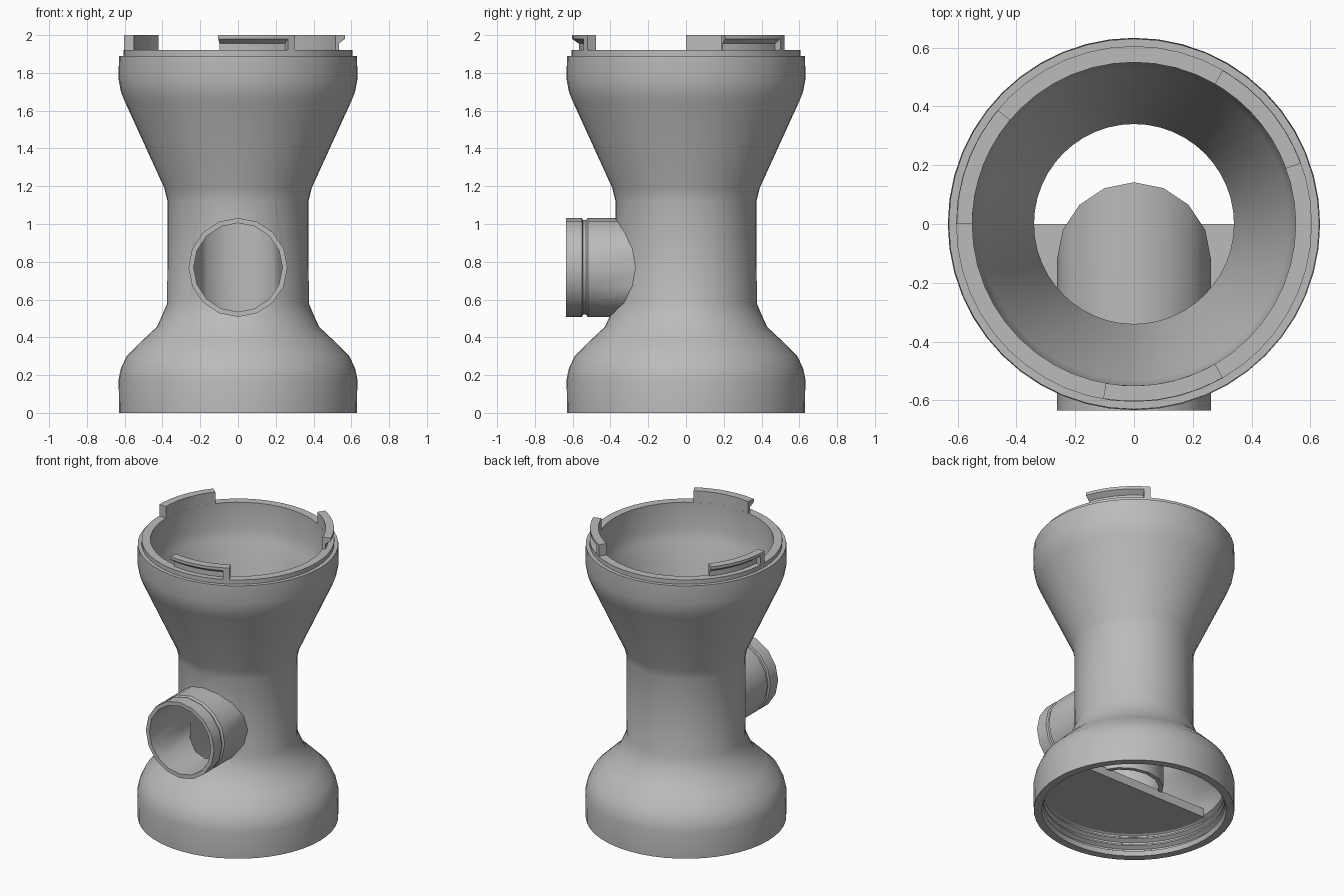
import bpy, bmesh, math
from math import sin, cos, pi, radians

cube = bpy.data.objects.get("Cube")
if cube:
    bpy.data.objects.remove(cube)

grey = bpy.data.materials.new("plain_grey")
grey.use_nodes = True
COLOUR = (0.5, 0.5, 0.5, 1)
grey.diffuse_color = COLOUR
grey.node_tree.nodes["Principled BSDF"].inputs["Base Color"].default_value = COLOUR


def make(name, bm, angle=35):
    bmesh.ops.recalc_face_normals(bm, faces=bm.faces)
    mesh = bpy.data.meshes.new(name)
    bm.to_mesh(mesh)
    bm.free()
    mesh.materials.append(grey)
    ob = bpy.data.objects.new(name, mesh)
    bpy.context.collection.objects.link(ob)
    smooth(ob, angle)
    return ob


def smooth(ob, angle):
    bpy.ops.object.select_all(action='DESELECT')
    ob.select_set(True)
    bpy.context.view_layer.objects.active = ob
    bpy.ops.object.shade_smooth_by_angle(angle=radians(angle))


def skin(bm, rings, closed_path):
    """Join equal closed rings of points into a surface."""
    vr = [[bm.verts.new(p) for p in ring] for ring in rings]
    n = len(vr[0])
    pairs = list(zip(vr, vr[1:])) + ([(vr[-1], vr[0])] if closed_path else [])
    for a, b in pairs:
        for i in range(n):
            j = (i + 1) % n
            bm.faces.new((a[i], a[j], b[j], b[i]))
    return vr


def lathe_arc(bm, profile, start, end, steps):
    """Sweep a closed (radius, z) profile through part of a turn, with end caps."""
    rings = []
    for k in range(steps + 1):
        a = radians(start + (end - start) * k / steps)
        rings.append([(r * cos(a), r * sin(a), z) for r, z in profile])
    vr = skin(bm, rings, False)
    bm.faces.new(vr[0])
    bm.faces.new(vr[-1])


# Hollow body: outer wall, stepped rim, funnel, throat and threaded base
outer = [(0.63, 0), (0.632, 0.18), (0.62, 0.235), (0.59, 0.30), (0.51, 0.38),
         (0.43, 0.455), (0.40, 0.52), (0.375, 0.58), (0.373, 1.12), (0.39, 1.19),
         (0.60, 1.65), (0.62, 1.70), (0.633, 1.77), (0.63, 1.89)]
inner = [(0.605, 1.89), (0.605, 1.92), (0.55, 1.92), (0.55, 1.75), (0.53, 1.67),
         (0.34, 1.22), (0.34, 0.58), (0.37, 0.50), (0.41, 0.43), (0.53, 0.31),
         (0.57, 0.22)]
for k in range(3):
    z = 0.17 - 0.05 * k
    inner += [(0.57, z), (0.595, z - 0.015), (0.595, z - 0.025), (0.57, z - 0.04)]
inner += [(0.58, 0)]
SIDES = 48
bm = bmesh.new()
skin(bm, [[(r * cos(2 * pi * i / SIDES), r * sin(2 * pi * i / SIDES), z)
           for i in range(SIDES)] for r, z in outer + inner], True)
body = make("body", bm)

# Side opening through the front wall of the body
AXIS_Z, DROP_Y = 0.77, -0.12
bpy.ops.mesh.primitive_cylinder_add(vertices=16, radius=0.245, depth=0.4,
                                    location=(0, -0.4, AXIS_Z),
                                    rotation=(pi / 2, 0, 0))
cutter = bpy.context.object
cutter.name = "opening_cutter"
cutter.hide_render = True
cut = body.modifiers.new("side_opening", 'BOOLEAN')
cut.object = cutter
cut.operation = 'DIFFERENCE'
cut.solver = 'EXACT'
bpy.context.view_layer.objects.active = body
bpy.ops.object.modifier_apply(modifier=cut.name)
bpy.data.objects.remove(cutter)
smooth(body, 35)

# Side pipe: grooved collar, mitred corner and drop to the base plate
PIPE_SIDES = 16
turns = [2 * pi * i / PIPE_SIDES + pi / 2 for i in range(PIPE_SIDES)]


def level(r, y):
    return [(r * cos(t), y, AXIS_Z + r * sin(t)) for t in turns]


def mitre(r):
    return [(r * cos(t), DROP_Y + r * sin(t), AXIS_Z + r * sin(t)) for t in turns]


def drop(r, z):
    return [(r * cos(t), DROP_Y + r * sin(t), z) for t in turns]


PLATE_Z = 0.16
OUT, IN = 0.262, 0.235
bm = bmesh.new()
skin(bm, [level(OUT, -0.635), level(OUT, -0.55), level(0.25, -0.545),
          level(0.25, -0.53), level(OUT, -0.52), mitre(OUT), drop(OUT, PLATE_Z + 0.05),
          drop(IN, PLATE_Z + 0.05), mitre(IN), level(IN, -0.635)], True)
make("side_pipe", bm)

# Half-round plate closing the front half of the base
bm = bmesh.new()
lathe_arc(bm, [(0, PLATE_Z), (0.58, PLATE_Z), (0.58, PLATE_Z + 0.06),
               (0, PLATE_Z + 0.06)], 180, 360, 24)
bmesh.ops.remove_doubles(bm, verts=bm.verts, dist=0.0001)
make("base_plate", bm)

# Three locking tabs: undercut lip with a solid stop at one end
lip = [(0.55, 1.915), (0.568, 1.915), (0.568, 1.955), (0.603, 1.98),
       (0.603, 2.0), (0.55, 2.0)]
stop = [(0.55, 1.915), (0.603, 1.915), (0.603, 2.0), (0.55, 2.0)]
for k, place in enumerate(("right", "left", "front")):
    a = 20 + 120 * k
    bm = bmesh.new()
    lathe_arc(bm, lip, a, a + 36, 6)
    lathe_arc(bm, stop, a + 36, a + 40, 1)
    make("locking_tab_" + ("back_left", "back_right", "front")[k], bm, 25)
